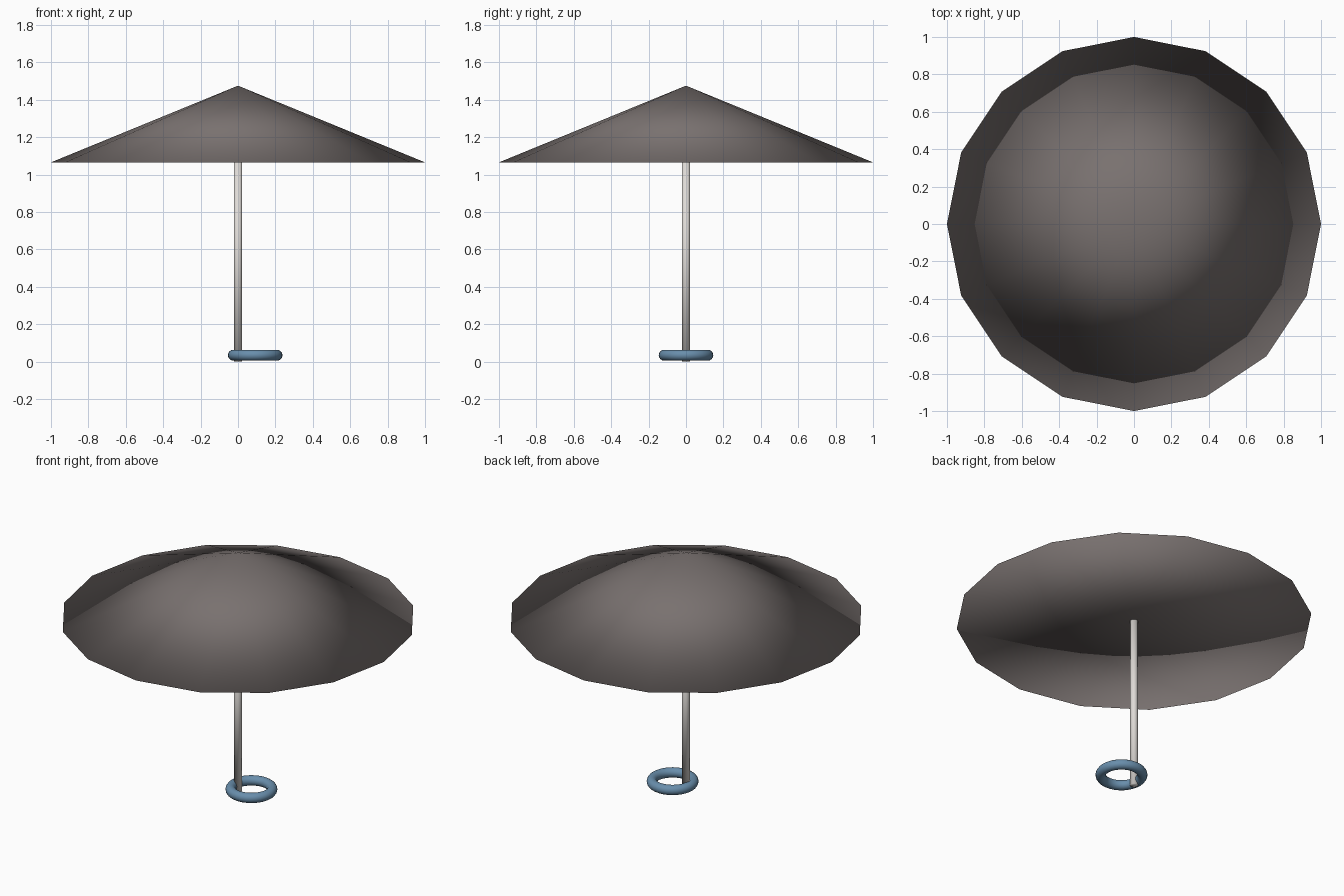
import bpy

cube = bpy.data.objects.get("Cube")
if cube:
    bpy.data.objects.remove(cube, do_unlink=True)


def make_material(name, rgb):
    mat = bpy.data.materials.new(name)
    mat.use_nodes = True
    color = (*rgb, 1.0)
    mat.diffuse_color = color
    mat.node_tree.nodes["Principled BSDF"].inputs["Base Color"].default_value = color
    return mat


def finish(name, mat):
    # Name, colour and fully smooth the part just added
    obj = bpy.context.object
    obj.name = name
    obj.data.name = name
    obj.data.materials.append(mat)
    obj.data.shade_smooth()
    return obj


fabric = make_material("warm grey fabric", (0.19, 0.165, 0.16))
metal = make_material("pale metal", (0.74, 0.71, 0.68))
rubber = make_material("steel blue", (0.14, 0.27, 0.41))

RIM_Z, TOP_Z = 1.065, 1.475

# Canopy: wide sixteen-sided closed cone
bpy.ops.mesh.primitive_cone_add(
    vertices=16, radius1=1.0, radius2=0.0, depth=TOP_Z - RIM_Z,
    end_fill_type='TRIFAN', location=(0, 0, (RIM_Z + TOP_Z) / 2))
finish("canopy", fabric)

# Pole: thin shaft from the ground into the canopy
bpy.ops.mesh.primitive_cylinder_add(
    vertices=16, radius=0.022, depth=RIM_Z + 0.01, end_fill_type='TRIFAN',
    location=(0, 0, (RIM_Z + 0.01) / 2))
finish("pole", metal)

# Base ring: torus lying on the ground, offset so its tube meets the pole
bpy.ops.mesh.primitive_torus_add(
    major_radius=0.117, minor_radius=0.029, major_segments=32, minor_segments=16,
    location=(0.092, 0, 0.034))
finish("base_ring", rubber)
